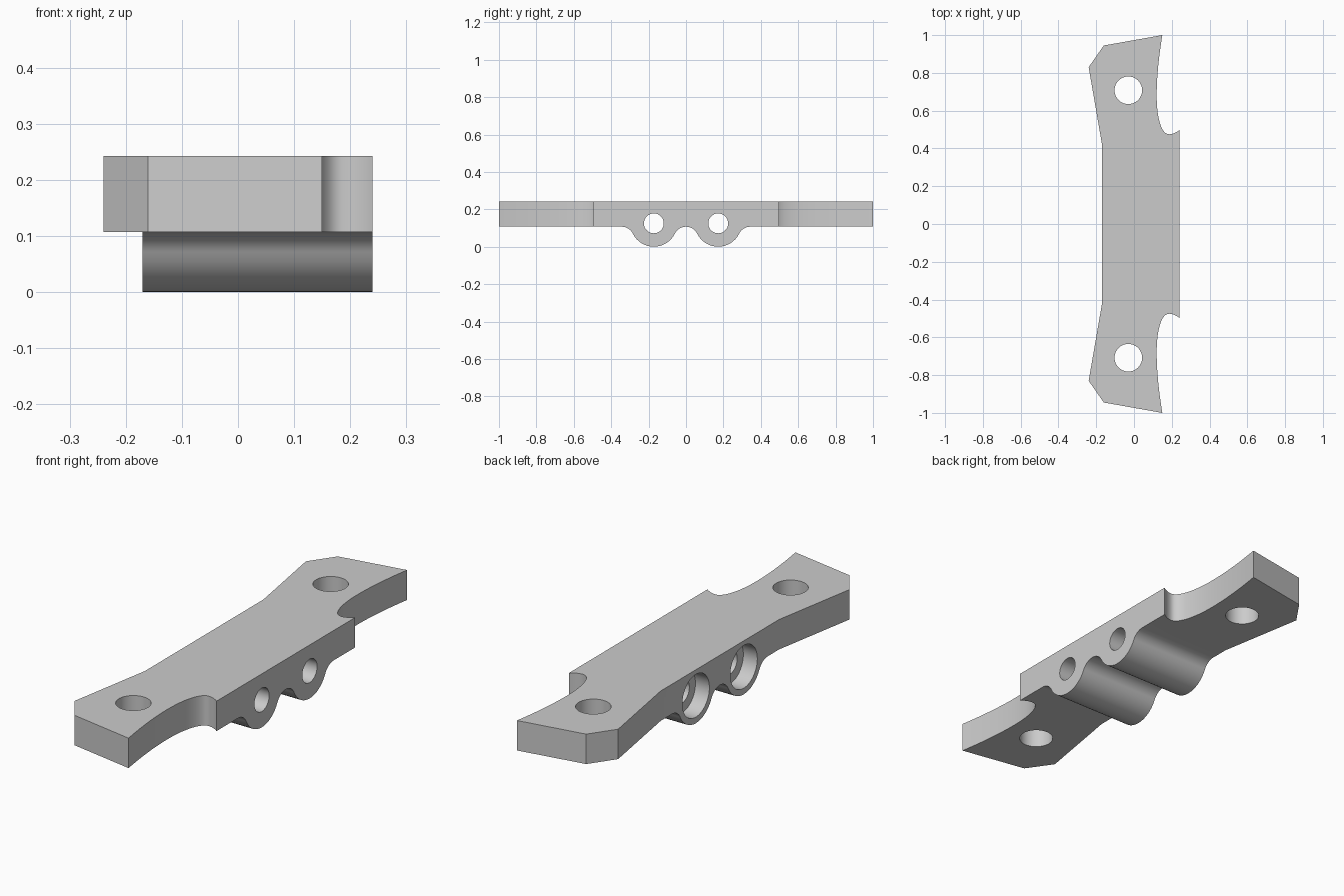
import bpy, bmesh
from math import radians, pi, atan2, hypot, cos, sin
from mathutils import Vector
from mathutils.geometry import interpolate_bezier

cube = bpy.data.objects.get("Cube")
if cube:
    bpy.data.objects.remove(cube, do_unlink=True)

TOP, UNDER = 0.243, 0.107          # plate top and underside heights
BORE_Y, BORE_Z, LOBE_R = 0.172, 0.125, 0.125

grey = bpy.data.materials.new("plain grey")
grey.use_nodes = True
grey.diffuse_color = (0.6, 0.6, 0.6, 1)
grey.node_tree.nodes["Principled BSDF"].inputs["Base Color"].default_value = (0.6, 0.6, 0.6, 1)


def prism(name, points, offset):
    """Extrude a closed outline of 3D points along offset."""
    bm = bmesh.new()
    face = bm.faces.new([bm.verts.new(p) for p in points])
    new = bmesh.ops.extrude_face_region(bm, geom=[face])["geom"]
    bmesh.ops.translate(bm, vec=offset, verts=[v for v in new if isinstance(v, bmesh.types.BMVert)])
    bmesh.ops.recalc_face_normals(bm, faces=bm.faces)
    mesh = bpy.data.meshes.new(name)
    bm.to_mesh(mesh)
    bm.free()
    obj = bpy.data.objects.new(name, mesh)
    bpy.context.collection.objects.link(obj)
    mesh.materials.append(grey)
    return obj


def cylinder(name, radius, depth, location, along_x=False):
    bpy.ops.mesh.primitive_cylinder_add(vertices=64, radius=radius, depth=depth, location=location,
                                        rotation=(0, pi / 2 if along_x else 0, 0))
    obj = bpy.context.object
    obj.name = name
    obj.data.materials.append(grey)
    return obj


def cut(body, cutter):
    """Subtract the cutter from the body, then discard it."""
    cutter.hide_render = True
    mod = body.modifiers.new("cut", "BOOLEAN")
    mod.operation, mod.solver, mod.object = "DIFFERENCE", "EXACT", cutter
    bpy.context.view_layer.objects.active = body
    bpy.ops.object.modifier_apply(modifier=mod.name)
    bpy.data.objects.remove(cutter, do_unlink=True)


def curve(a, b, c, d, steps=14):
    return [(p.x, p.y) for p in interpolate_bezier(*(Vector((*q, 0)) for q in (a, b, c, d)), steps)]


# Plan outline: one half, mirrored across y = 0
half = curve((0.24, 0.497), (0.225, 0.485), (0.205, 0.475), (0.185, 0.475), 8)
half += curve((0.185, 0.475), (0.145, 0.475), (0.12, 0.56), (0.12, 0.68))[1:]
half += curve((0.12, 0.68), (0.12, 0.77), (0.13, 0.88), (0.15, 1.0))[1:]
half += [(-0.16, 0.945), (-0.24, 0.83), (-0.17, 0.425)]
plan = half + [(x, -y) for x, y in reversed(half)]
low = -0.05
bracket = prism("mounting_bracket", [(x, y, low) for x, y in plan], (0, 0, TOP - low))

# Underside profile: two round lobes blended into the flat plate by fillets
drop = BORE_Z - UNDER
fillet = (BORE_Y ** 2 + drop ** 2 - LOBE_R ** 2) / (2 * (LOBE_R - drop))
fillet_z = UNDER - fillet
tilt = atan2(BORE_Z - fillet_z, BORE_Y)
STEPS = 16


def arc(cy, cz, r, start, end):
    return [(cy + r * cos(start + (end - start) * i / STEPS),
             cz + r * sin(start + (end - start) * i / STEPS)) for i in range(STEPS + 1)]


side = arc(0, fillet_z, fillet, pi / 2, tilt)
side += arc(BORE_Y, BORE_Z, LOBE_R, pi + tilt, 2 * pi - tilt)[1:]
side += arc(2 * BORE_Y, fillet_z, fillet, pi - tilt, pi / 2)[1:]
side += [(1.2, UNDER), (1.2, -0.2)]
outline = [(-y, z) for y, z in reversed(side)] + side[1:]
cut(bracket, prism("underside_cutter", [(-0.5, y, z) for y, z in outline], (1, 0, 0)))

# Bolt holes through the plate, and stepped bores through the lobes
for s in (-1, 1):
    cut(bracket, cylinder("bolt_hole_cutter", 0.073, 1, (-0.03, s * 0.708, 0.1)))
    cut(bracket, cylinder("bore_cutter", 0.053, 1, (0, s * BORE_Y, BORE_Z), True))
    cut(bracket, cylinder("counterbore_cutter", 0.097, 0.2, (-0.2, s * BORE_Y, BORE_Z), True))

# Smooth the curved walls, keep the edges crisp
bpy.ops.object.select_all(action="DESELECT")
bracket.select_set(True)
bpy.context.view_layer.objects.active = bracket
bpy.ops.object.shade_smooth_by_angle(angle=radians(25))
